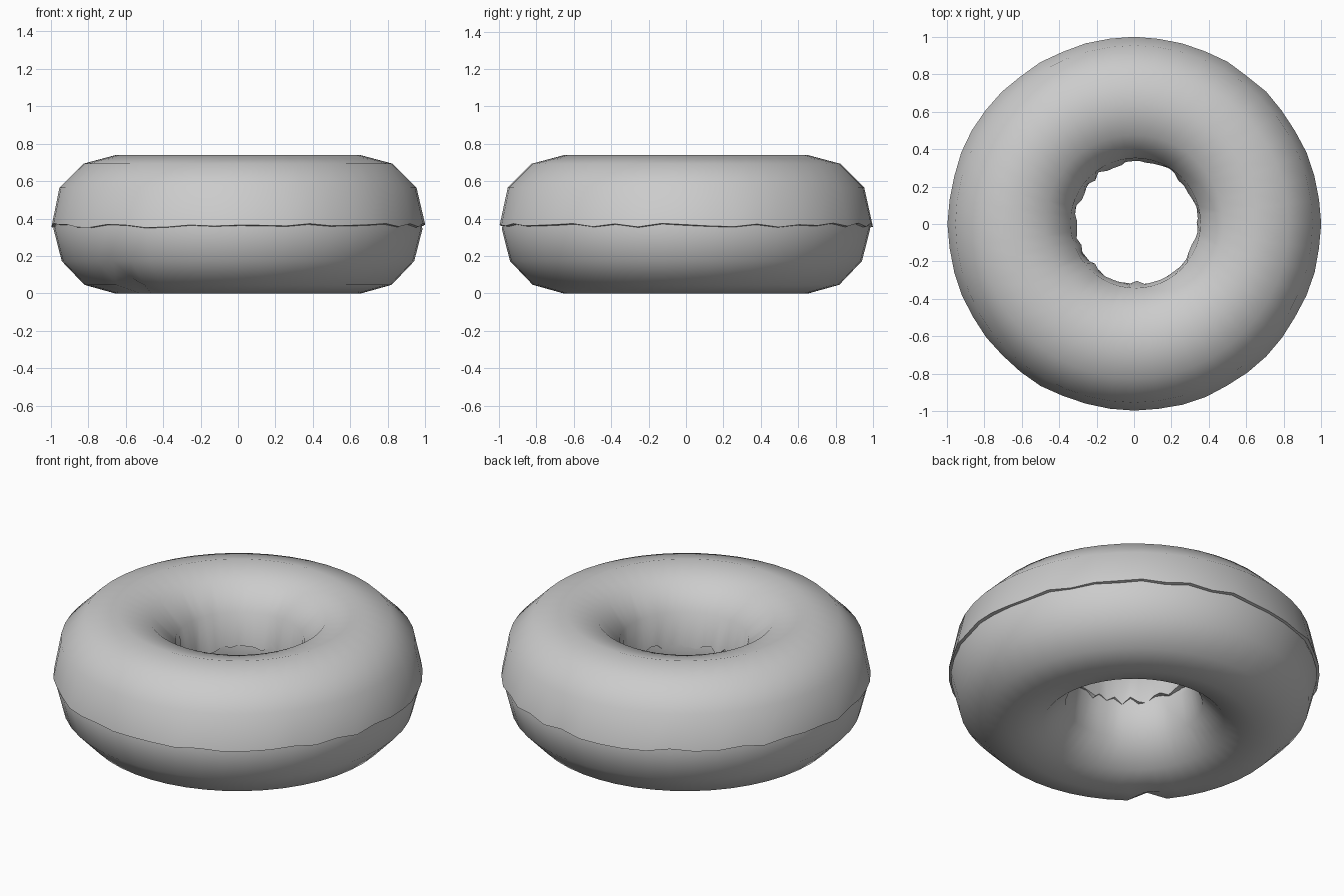
import bpy, bmesh, math, random

if "Cube" in bpy.data.objects:
    bpy.data.objects.remove(bpy.data.objects["Cube"])

random.seed(4)
N = 48            # steps around the ring
STEP = 2 * math.pi / N


def ring_mesh(name, profile, closed, adjust):
    """Sweep a (radius, height) profile around z; adjust() varies each point."""
    bm = bmesh.new()
    rows = []
    for i in range(N):
        a = i * STEP
        row = []
        for j, (r, z) in enumerate(profile):
            r, z, dx, dy = adjust(i, j, r, z)
            row.append(bm.verts.new((r * math.cos(a) + dx, r * math.sin(a) + dy, z)))
        rows.append(row)
    count = len(profile)
    for i in range(N):
        a, b = rows[i], rows[(i + 1) % N]
        for j in range(count if closed else count - 1):
            k = (j + 1) % count
            bm.faces.new((a[j], b[j], b[k], a[k]))
    mesh = bpy.data.meshes.new(name)
    bm.to_mesh(mesh)
    bm.free()
    for p in mesh.polygons:
        p.use_smooth = True
    obj = bpy.data.objects.new(name, mesh)
    bpy.context.collection.objects.link(obj)
    return obj


# Dough: twelve-sided ring, counted from the outer waist over the top
dough_profile = [(0.655 + 0.33 * math.cos(k * math.pi / 6),
                  0.345 + 0.345 * math.sin(k * math.pi / 6)) for k in range(12)]


def dough_shape(i, j, r, z):
    if i == 30 and j == 10:              # small dent under the front left
        return r - 0.02, z + 0.035, 0, 0
    if j == 6:                           # slightly uneven hole
        return r + random.uniform(0.0, 0.012), z, 0.015, 0.01
    return r, z, 0, 0


ring_mesh("dough", dough_profile, True, dough_shape)

# Icing: upper half shell with wavy outer and inner rims
icing_profile = [(0.65 + 0.35 * math.cos(k * math.pi / 6),
                  0.39 + 0.35 * math.sin(k * math.pi / 6)) for k in range(7)]
icing_profile[-1] = (0.325, 0.375)


def icing_shape(i, j, r, z):
    if j == 0:
        return r - random.uniform(0, 0.008), 0.364 + random.uniform(-0.012, 0.013), 0, 0
    if j == 6:
        return r + random.uniform(-0.012, 0.012), z + random.uniform(-0.025, 0.025), 0.015, 0.01
    if j == 5:
        return r, z, 0.008, 0.005
    return r, z, 0, 0


icing = ring_mesh("icing", icing_profile, False, icing_shape)
thick = icing.modifiers.new("thickness", "SOLIDIFY")
thick.thickness = 0.025
thick.offset = -1

# Keep only the rim edges of the icing sharp
for obj in (icing,):
    bpy.ops.object.select_all(action="DESELECT")
    obj.select_set(True)
    bpy.context.view_layer.objects.active = obj
    bpy.ops.object.modifier_apply(modifier=thick.name)
    bpy.ops.object.shade_smooth_by_angle(angle=math.radians(50))
